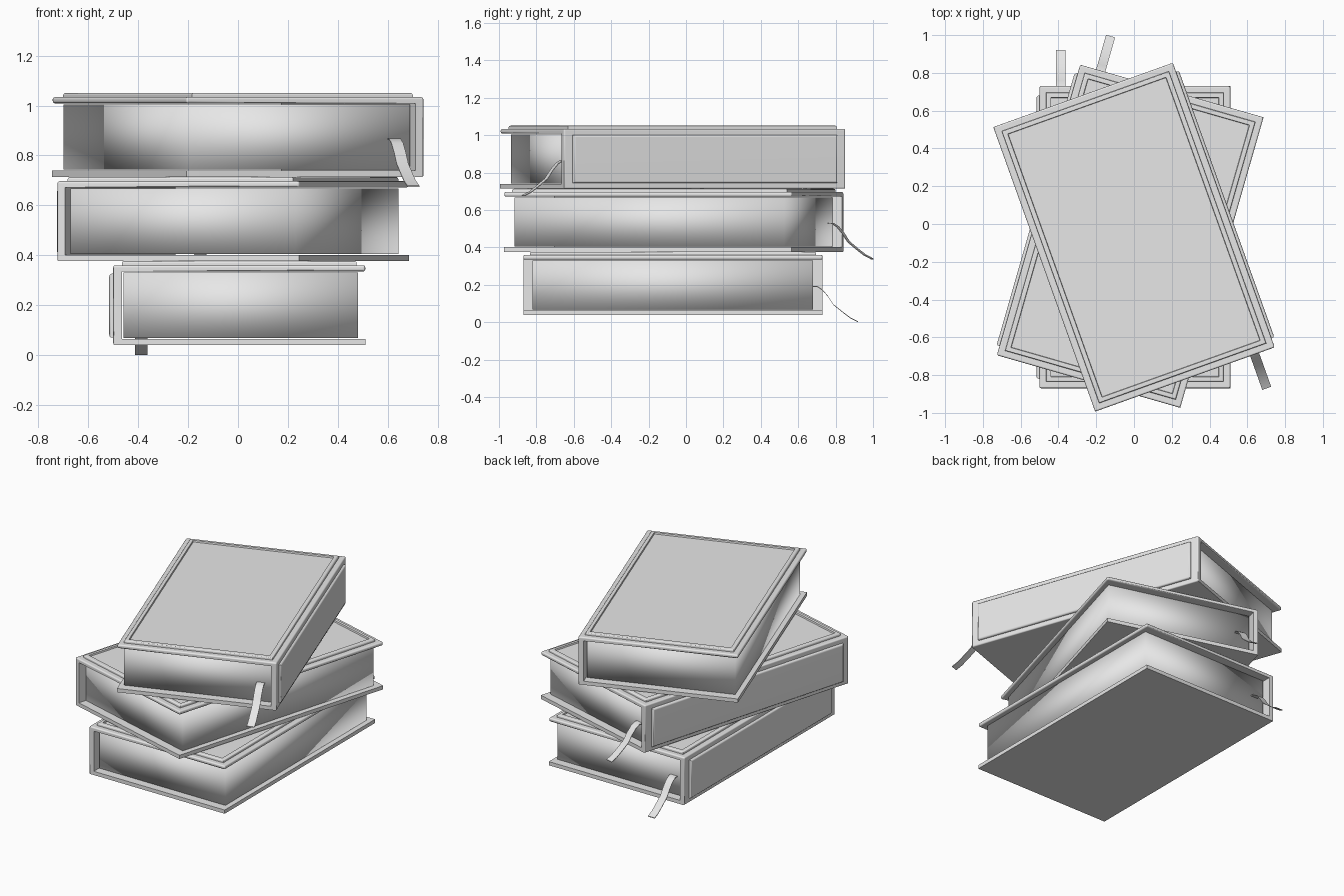
import bpy, bmesh, math
from mathutils import Matrix

old = bpy.data.objects.get("Cube")
if old:
    bpy.data.objects.remove(old, do_unlink=True)

grey = bpy.data.materials.new("plain_grey")
grey.use_nodes = True
grey.diffuse_color = (0.8, 0.8, 0.8, 1)
grey.node_tree.nodes["Principled BSDF"].inputs["Base Color"].default_value = (0.8, 0.8, 0.8, 1)

HALF_W, HALF_L = 0.505, 0.80      # half width and length of a cover
BASE, BOARD_TOP, TOP = 0.04, 0.36, 0.377
BOARD, SPINE = 0.025, 0.035       # board and spine thickness


def finish(name, bm, place, soft=False):
    """Turn a bmesh into a placed, shaded object."""
    bmesh.ops.recalc_face_normals(bm, faces=bm.faces)
    mesh = bpy.data.meshes.new(name)
    bm.to_mesh(mesh)
    bm.free()
    mesh.materials.append(grey)
    obj = bpy.data.objects.new(name, mesh)
    bpy.context.collection.objects.link(obj)
    obj.matrix_world = place
    bpy.ops.object.select_all(action="DESELECT")
    obj.select_set(True)
    bpy.context.view_layer.objects.active = obj
    if soft:
        bpy.ops.object.shade_smooth()
    else:
        bpy.ops.object.shade_smooth_by_angle(angle=math.radians(40))
        weighted = obj.modifiers.new("weighted_normals", "WEIGHTED_NORMAL")
        weighted.keep_sharp = True
    return obj


def box(x0, x1, y0, y1, z0, z1):
    bm = bmesh.new()
    bmesh.ops.create_cube(bm, size=1)
    for v in bm.verts:
        v.co.x = x1 if v.co.x > 0 else x0
        v.co.y = y1 if v.co.y > 0 else y0
        v.co.z = z1 if v.co.z > 0 else z0
    return bm


def round_edges(bm, edges, width):
    bmesh.ops.bevel(bm, geom=list(edges), offset=width, segments=3,
                    profile=0.5, affect="EDGES", clamp_overlap=True)


def cover(name, place):
    # C-shaped profile swept along the length of the book
    inner = SPINE - HALF_W
    profile = [(-HALF_W, BASE), (HALF_W, BASE), (HALF_W, BASE + BOARD),
               (inner, BASE + BOARD), (inner, BOARD_TOP - BOARD),
               (HALF_W, BOARD_TOP - BOARD), (HALF_W, BOARD_TOP), (-HALF_W, BOARD_TOP)]
    bm = bmesh.new()
    face = bm.faces.new([bm.verts.new((x, -HALF_L, z)) for x, z in profile])
    sweep = bmesh.ops.extrude_face_region(bm, geom=[face])["geom"]
    moved = [g for g in sweep if isinstance(g, bmesh.types.BMVert)]
    bmesh.ops.translate(bm, verts=moved, vec=(0, 2 * HALF_L, 0))
    if face.is_valid and len(face.edges[0].link_faces) > 2:
        bm.faces.remove(face)
    bmesh.ops.recalc_face_normals(bm, faces=bm.faces)
    # the underside stays crisp, the upper board and spine are rounded
    round_edges(bm, [e for e in bm.edges if all(v.co.z > BASE + 0.2 for v in e.verts)
                     or all(v.co.x < -HALF_W + 0.001 for v in e.verts)], 0.009)
    finish(name, bm, place)


def raised_frame(name, place):
    # rim on the upper board around a sunken panel
    step = 0.035
    x, y = HALF_W - step, HALF_L - step
    bm = box(-x, x, -y, y, BOARD_TOP - 0.01, TOP)
    top = max(bm.faces, key=lambda f: f.calc_center_median().z)
    outer = list(top.edges)
    bmesh.ops.inset_region(bm, faces=[top], thickness=step)
    bmesh.ops.inset_region(bm, faces=[top], thickness=0.003, depth=-0.010)
    round_edges(bm, [e for e in outer if e.is_valid], 0.009)
    finish(name, bm, place)


def spine_panel(name, place):
    bm = box(-HALF_W - 0.016, -HALF_W + 0.01, 0.05 - HALF_L, HALF_L - 0.05, 0.07, 0.327)
    round_edges(bm, [e for e in bm.edges
                     if all(v.co.x < -HALF_W for v in e.verts)], 0.012)
    finish(name, bm, place)


def ribbon(name, place):
    # bent strip that hangs out of the back end of the pages
    path = [(0.70, 0.19), (0.77, 0.19), (0.80, 0.17), (0.83, 0.135),
            (0.86, 0.09), (0.91, 0.05), (0.95, 0.02), (0.99, 0.0)]
    thick = 0.005
    outline = [(y, z + thick) for y, z in path] + path[::-1]
    bm = bmesh.new()
    rings = [[bm.verts.new((x, y, z)) for y, z in outline] for x in (-0.417, -0.367)]
    n = len(outline)
    for i in range(n):
        j = (i + 1) % n
        bm.faces.new((rings[0][i], rings[0][j], rings[1][j], rings[1][i]))
    for ring in rings:
        for i in range(len(path) - 1):
            bm.faces.new((ring[i], ring[i + 1], ring[n - 2 - i], ring[n - 1 - i]))
    finish(name, bm, place)


def book(prefix, x, y, z, angle):
    place = Matrix.Translation((x, y, z)) @ Matrix.Rotation(math.radians(angle), 4, "Z")
    cover(prefix + "_cover", place)
    raised_frame(prefix + "_cover_frame", place)
    spine_panel(prefix + "_spine_panel", place)
    ribbon(prefix + "_ribbon", place)
    pages = box(-0.463, 0.475, -0.75, 0.75, 0.069, 0.331)
    finish(prefix + "_pages", pages, place, soft=True)


# stack of three equal books, the top one turned back to front
book("bottom_book", 0.005, -0.07, 0, 0)
book("middle_book", -0.02, -0.065, 0.337, -16)
book("top_book", 0, -0.07, 0.674, 199.7)
